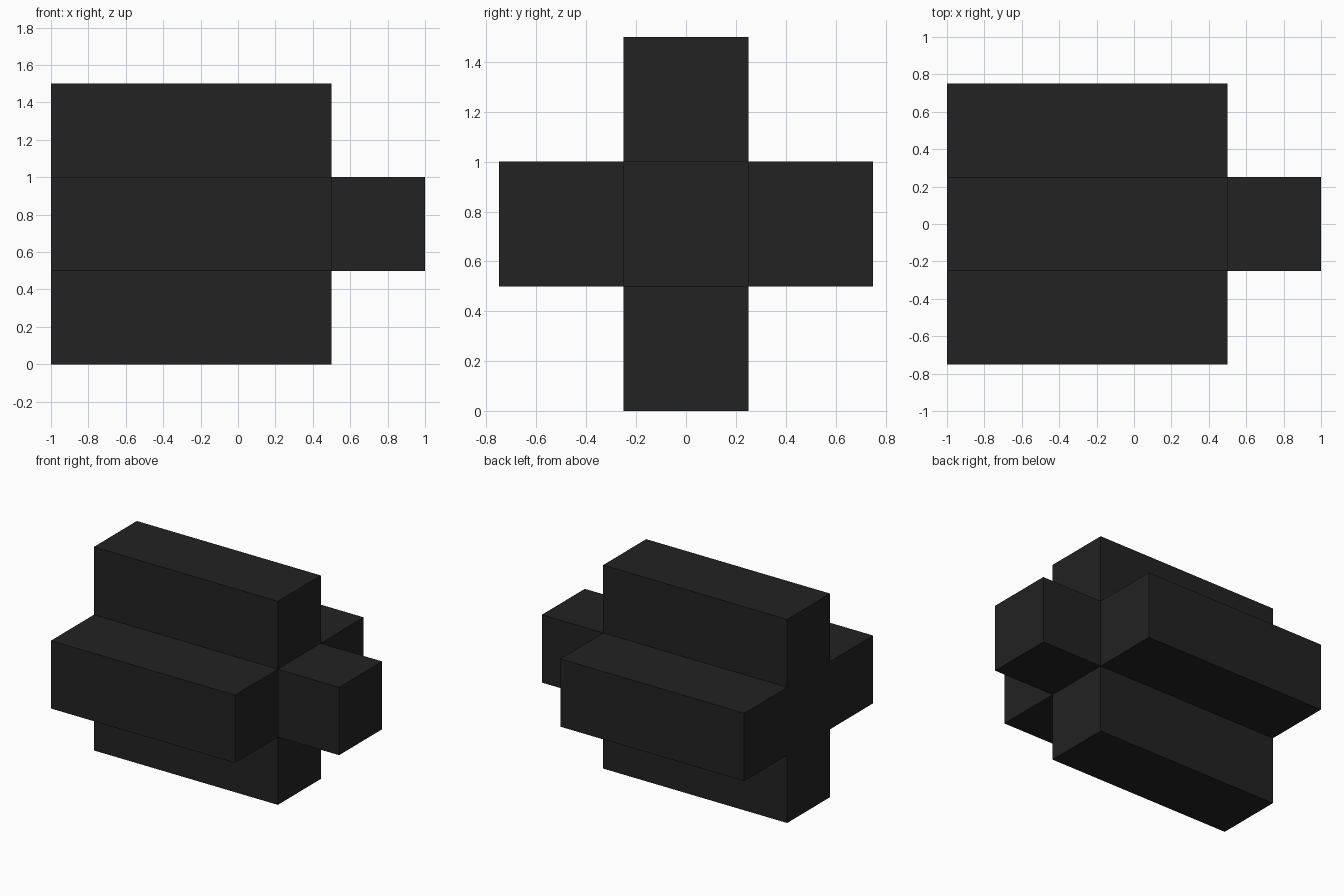
import bpy, bmesh
from mathutils import Vector

if "Cube" in bpy.data.objects:
    bpy.data.objects.remove(bpy.data.objects["Cube"])

H = 0.25           # half width of every square bar
MID = 0.75         # height of the central axis

bm = bmesh.new()


def square(cy, cz):
    """Square cell of the cross profile at the left end."""
    corners = [(-H, -H), (H, -H), (H, H), (-H, H)]
    return bm.faces.new([bm.verts.new((-1, cy + y, cz + z)) for y, z in corners])


def extrude(faces, length):
    """Push faces along x and return the moved end faces."""
    res = bmesh.ops.extrude_face_region(bm, geom=faces, use_keep_orig=False)["geom"]
    verts = [g for g in res if isinstance(g, bmesh.types.BMVert)]
    bmesh.ops.translate(bm, verts=verts, vec=Vector((length, 0, 0)))
    return [g for g in res if isinstance(g, bmesh.types.BMFace)]


# Cross profile: centre cell with four arms
for dy, dz in [(0, 0), (1, 0), (-1, 0), (0, 1), (0, -1)]:
    square(dy * 2 * H, MID + dz * 2 * H)
bmesh.ops.remove_doubles(bm, verts=bm.verts, dist=1e-4)

# Left end cap is a copy of the profile that stays in place
cap = bmesh.ops.duplicate(bm, geom=bm.faces[:])["geom"]
cap_faces = {g for g in cap if isinstance(g, bmesh.types.BMFace)}
profile = [f for f in bm.faces if f not in cap_faces]

# Cross body, then the central stub on the right end
ends = extrude(profile, 1.5)
centre = [f for f in ends
          if (f.calc_center_median() - Vector((0.5, 0, MID))).length < 0.01]
extrude(centre, 0.5)

# Weld the cap and clean up
bmesh.ops.remove_doubles(bm, verts=bm.verts, dist=1e-4)
bmesh.ops.recalc_face_normals(bm, faces=bm.faces)

mesh = bpy.data.meshes.new("cross_block")
bm.to_mesh(mesh)
bm.free()

# Single dark colour
mat = bpy.data.materials.new("charcoal black")
mat.diffuse_color = (0.016, 0.016, 0.016, 1)
mat.use_nodes = True
mat.node_tree.nodes["Principled BSDF"].inputs["Base Color"].default_value = mat.diffuse_color
mesh.materials.append(mat)

block = bpy.data.objects.new("cross_block", mesh)
bpy.context.collection.objects.link(block)
